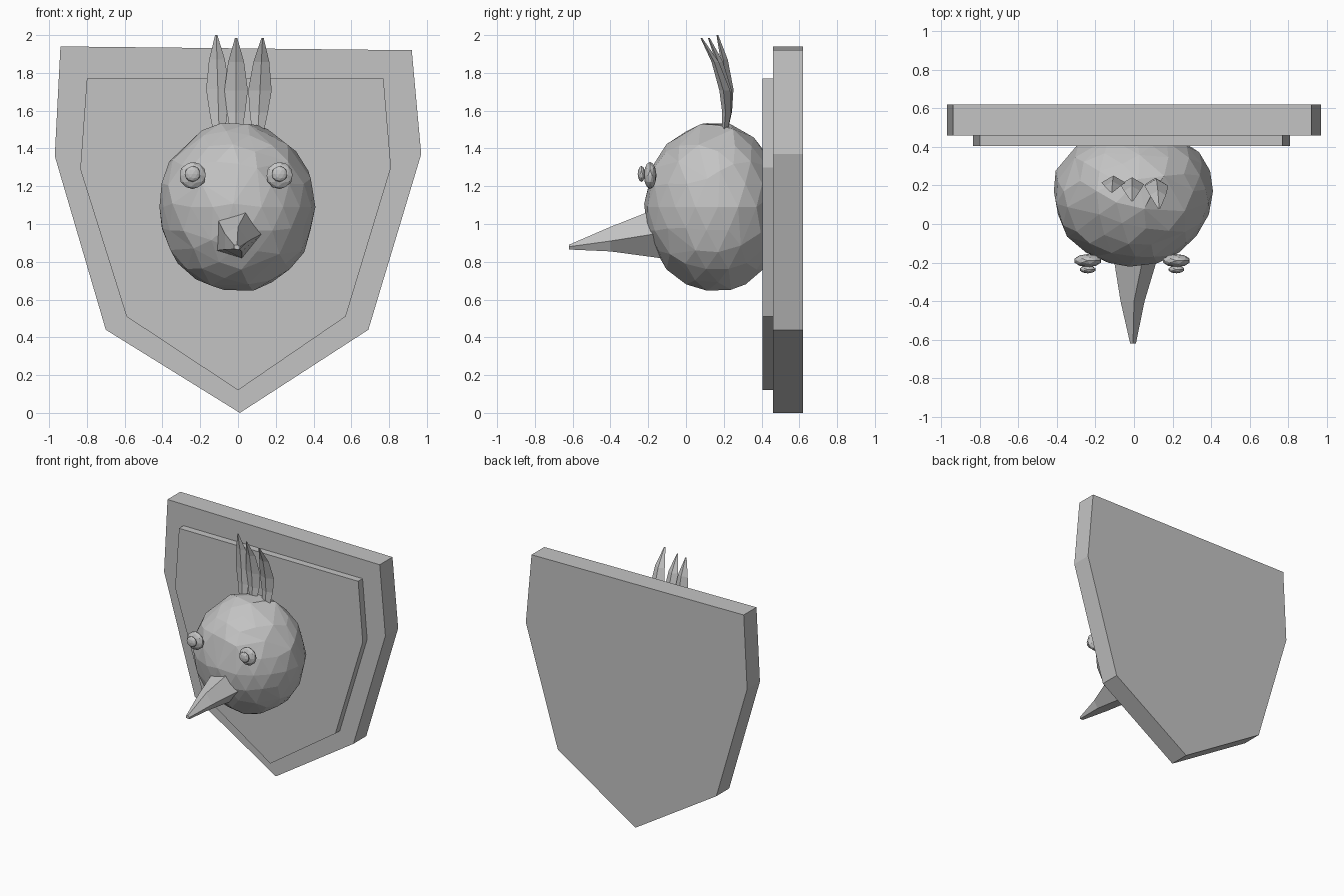
import bpy, bmesh, random
from mathutils import Matrix, Vector

if "Cube" in bpy.data.objects:
    bpy.data.objects.remove(bpy.data.objects["Cube"])

random.seed(4)
grey = bpy.data.materials.new("plain grey")
grey.diffuse_color = (0.55, 0.55, 0.55, 1)
grey.use_nodes = True
grey.node_tree.nodes["Principled BSDF"].inputs["Base Color"].default_value = grey.diffuse_color


def finish(name, bm):
    bmesh.ops.recalc_face_normals(bm, faces=bm.faces[:])
    mesh = bpy.data.meshes.new(name)
    bm.to_mesh(mesh)
    bm.free()
    mesh.materials.append(grey)
    obj = bpy.data.objects.new(name, mesh)
    bpy.context.collection.objects.link(obj)
    return obj


def loft(name, rings):
    """Skin a list of equal-length point rings and cap both ends."""
    bm = bmesh.new()
    vs = [[bm.verts.new(p) for p in ring] for ring in rings]
    n = len(vs[0])
    for a, b in zip(vs, vs[1:]):
        for i in range(n):
            j = (i + 1) % n
            bm.faces.new((a[i], a[j], b[j], b[i]))
    bm.faces.new(vs[0])
    bm.faces.new(vs[-1])
    return finish(name, bm)


def plate(name, outline, y0, y1):
    return loft(name, [[(x, y, z) for x, z in outline] for y in (y0, y1)])


def ball(name, centre, radii, subdivisions, jitter=0.0):
    bm = bmesh.new()
    bmesh.ops.create_icosphere(bm, subdivisions=subdivisions, radius=1)
    for v in bm.verts:
        v.co *= 1 + random.uniform(-jitter, jitter)
        v.co = Vector(c + r * k for c, r, k in zip(centre, radii, v.co))
    return finish(name, bm)


# Shield-shaped wall plaque in two layers
plate("plaque_back", [(-0.94, 1.94), (0.92, 1.92), (0.97, 1.37), (0.69, 0.44),
                      (0.01, 0.0), (-0.70, 0.44), (-0.97, 1.36)], 0.46, 0.62)
plate("plaque_front", [(-0.80, 1.77), (0.77, 1.77), (0.81, 1.30), (0.57, 0.51),
                       (0.0, 0.12), (-0.59, 0.51), (-0.835, 1.29)], 0.405, 0.47)

# Faceted head, slightly irregular, its back sunk into the plaque
head = ball("head", (-0.005, 0.17, 1.09), (0.415, 0.39, 0.45), 3, 0.02)
for v in head.data.vertices:
    if v.co.y > 0.17:
        v.co.y = 0.17 + (v.co.y - 0.17) * 0.87
dec = head.modifiers.new("fewer facets", 'DECIMATE')
dec.ratio = 0.8

# Eyes and pupils
for side, x in (("left", -0.24), ("right", 0.22)):
    ball("eye_" + side, (x, -0.19, 1.257), (0.072, 0.034, 0.072), 2)
    ball("pupil_" + side, (x, -0.236, 1.265), (0.042, 0.02, 0.042), 2)

# Beak: five-sided, tapering to a blunt tip
base = [(-0.11, -0.15, 1.03), (0.04, -0.21, 1.06), (0.13, -0.15, 0.95),
        (0.02, -0.14, 0.82), (-0.11, -0.14, 0.86)]
middle = [(-0.07, -0.40, 0.95), (0.0, -0.40, 0.985), (0.055, -0.40, 0.91),
          (0.02, -0.40, 0.855), (-0.07, -0.40, 0.865)]
tip = [(-0.02, -0.62, 0.887), (-0.005, -0.62, 0.89), (0.01, -0.62, 0.88),
       (0.008, -0.62, 0.865), (-0.02, -0.62, 0.867)]
inside = [(x * 0.9, 0.02, z) for x, y, z in base]
loft("beak", [inside, base, middle, tip])

# Crest of three leaf-shaped feathers curving forward
for name, x0, x1, tip_y, top in (("left", -0.10, -0.115, 0.165, 2.0),
                                 ("middle", -0.01, -0.01, 0.12, 1.985),
                                 ("right", 0.105, 0.13, 0.08, 1.985)):
    rings = []
    for t, w, d in ((0, 0.03, 0.018), (0.22, 0.048, 0.03), (0.45, 0.062, 0.036),
                    (0.75, 0.042, 0.024), (1, 0.006, 0.006)):
        x = x0 + (x1 - x0) * t
        z = 1.48 + (top - 1.48) * t
        y = 0.2 + 0.09 * t * (1 - t) + (tip_y - 0.2) * t * t
        rings.append([(x - w, y, z), (x, y + d, z), (x + w, y, z), (x, y - d * 0.6, z)])
    loft("crest_feather_" + name, rings)
